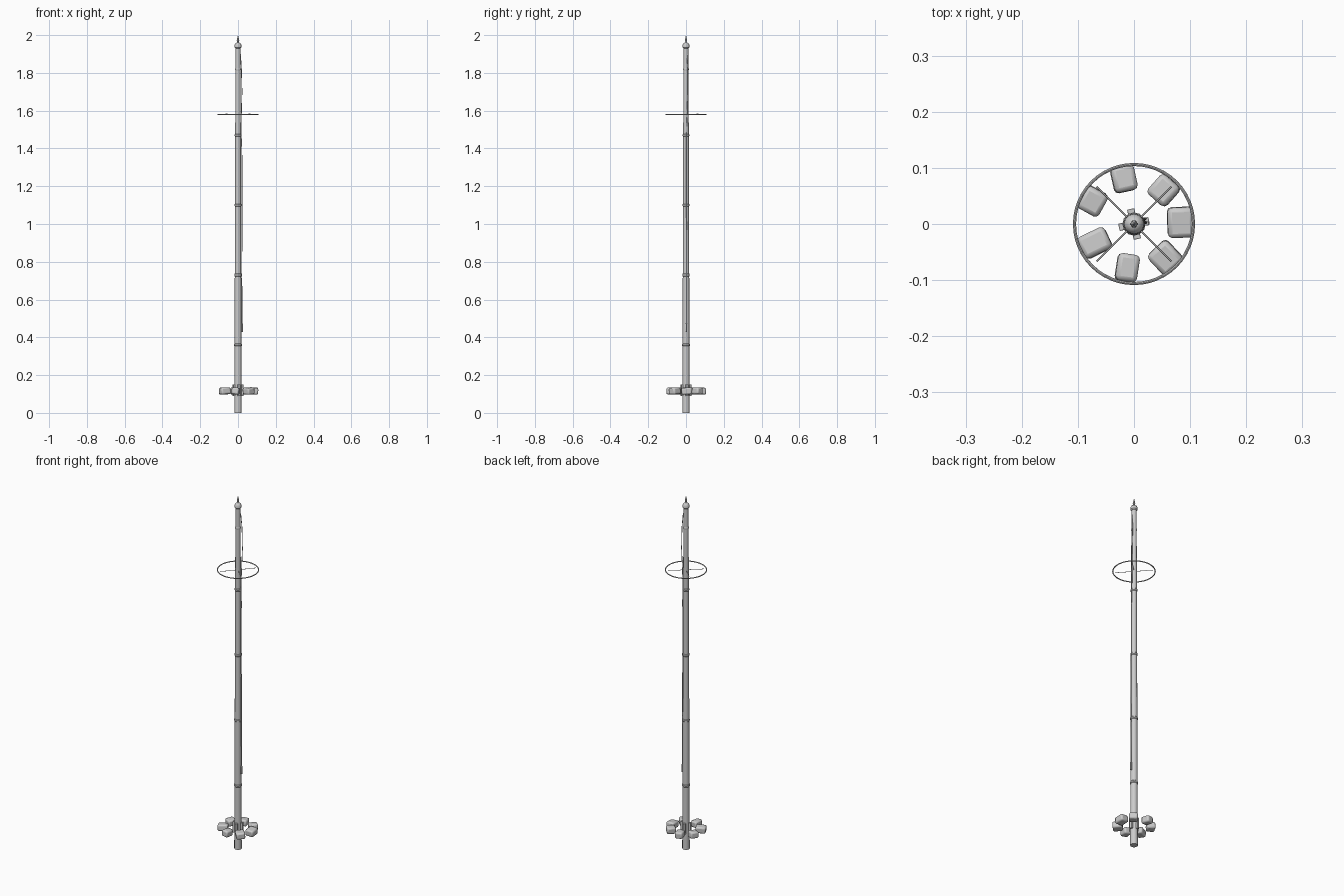
import bpy, math
from mathutils import Vector

if "Cube" in bpy.data.objects:
    bpy.data.objects.remove(bpy.data.objects["Cube"])


def smooth(o):
    bpy.context.view_layer.objects.active = o
    o.select_set(True)
    bpy.ops.object.shade_smooth_by_angle(angle=math.radians(35))
    o.select_set(False)
    return o


def lathe(name, profile, n=12):
    verts, faces = [], []
    for r, z in profile:
        for i in range(n):
            a = 2 * math.pi * i / n
            verts.append((r * math.cos(a), r * math.sin(a), z))
    for k in range(len(profile) - 1):
        for i in range(n):
            j = (i + 1) % n
            faces.append((k*n + i, k*n + j, (k+1)*n + j, (k+1)*n + i))
    faces.append(tuple(reversed(range(n))))
    faces.append(tuple(range((len(profile)-1)*n, len(profile)*n)))
    me = bpy.data.meshes.new(name)
    me.from_pydata(verts, [], faces)
    o = bpy.data.objects.new(name, me)
    bpy.context.collection.objects.link(o)
    return smooth(o)


def block(name, loc, size, angle, tilt=0, bevel=0.0):
    bpy.ops.mesh.primitive_cube_add(size=1, location=loc, rotation=(tilt, tilt * 0.6, angle))
    o = bpy.context.object
    o.name = name
    o.scale = size
    bpy.ops.object.transform_apply(location=False, rotation=False, scale=True)
    if bevel:
        m = o.modifiers.new("round", 'BEVEL')
        m.width, m.segments = bevel, 2
    return smooth(o)


def tube(name, points, radius):
    cu = bpy.data.curves.new(name, 'CURVE')
    cu.dimensions = '3D'
    cu.bevel_depth, cu.bevel_resolution, cu.use_fill_caps = radius, 1, True
    s = cu.splines.new('POLY')
    s.points.add(len(points) - 1)
    for p, c in zip(s.points, points):
        p.co = (*c, 1)
    o = bpy.data.objects.new(name, cu)
    bpy.context.collection.objects.link(o)
    return o


# tapered pole
def pole_r(z):
    return 0.0195 - 0.0062 * z / 1.93


lathe("pole", [(pole_r(z), z) for z in (0, 0.36, 0.73, 1.1, 1.47, 1.82, 1.935)])

# joint bands
for z in (0.36, 0.73, 1.10, 1.47, 1.82):
    r = pole_r(z)
    e = 0.0025 if z < 1.8 else 0.001
    lathe("joint_band", [(r, z - 0.007), (r + e, z - 0.004), (r + e, z + 0.004), (r, z + 0.007)])

# cap and finial spike
lathe("cap", [(0.014, 1.93), (0.018, 1.935), (0.018, 1.948), (0.012, 1.957), (0.005, 1.961)])
lathe("finial", [(0.004, 1.955), (0.004, 1.965), (0.007, 1.97), (0.006, 1.976), (0.0005, 2.0)], 6)

# hoop and spokes
bpy.ops.mesh.primitive_torus_add(major_radius=0.106, minor_radius=0.0028, major_segments=48,
                                 minor_segments=8, location=(0, 0, 1.58))
bpy.context.object.name = "hoop"
smooth(bpy.context.object)
for i in range(4):
    a = math.pi / 4 + i * math.pi / 2
    d = Vector((math.cos(a), math.sin(a), 0))
    h = 0.003 if i < 2 else -0.003
    tube("spoke", [d * 0.005 + Vector((0, 0, 1.58)), d * 0.094 + Vector((0, 0, 1.58 + h))], 0.0013)

# ring of rounded stones: x, y, radial length, width
stones = [(0.083, 0.003, 0.047, 0.054), (0.053, 0.060, 0.046, 0.044), (-0.018, 0.081, 0.047, 0.042),
          (-0.074, 0.041, 0.044, 0.045), (-0.070, -0.034, 0.054, 0.042), (-0.012, -0.078, 0.049, 0.039),
          (0.056, -0.060, 0.050, 0.047)]
for i, (x, y, l, w) in enumerate(stones):
    block("stone", (x, y, 0.116), (l, w, 0.036), math.atan2(y, x), 0.07 * (-1) ** i, 0.008)

# wedges holding the pole foot
for i in range(4):
    a = 0.22 + i * math.pi / 2
    block("wedge", (0.021 * math.cos(a), 0.021 * math.sin(a), 0.12), (0.013, 0.013, 0.062), a, 0, 0.001)

# rope with its cleat
pts = [(0.013, 0.006, 1.90), (0.018, 0.010, 1.82), (0.021, 0.010, 1.70), (0.018, 0.007, 1.60),
       (0.017, 0.003, 1.48), (0.021, 0.003, 1.35), (0.021, 0.003, 1.12), (0.021, 0.002, 0.95),
       (0.020, 0.002, 0.75), (0.021, 0.002, 0.60), (0.022, 0.002, 0.44)]
tube("rope", pts, 0.002)
block("cleat", (0.021, 0.001, 0.45), (0.010, 0.008, 0.045), 0, 0, 0.002)
